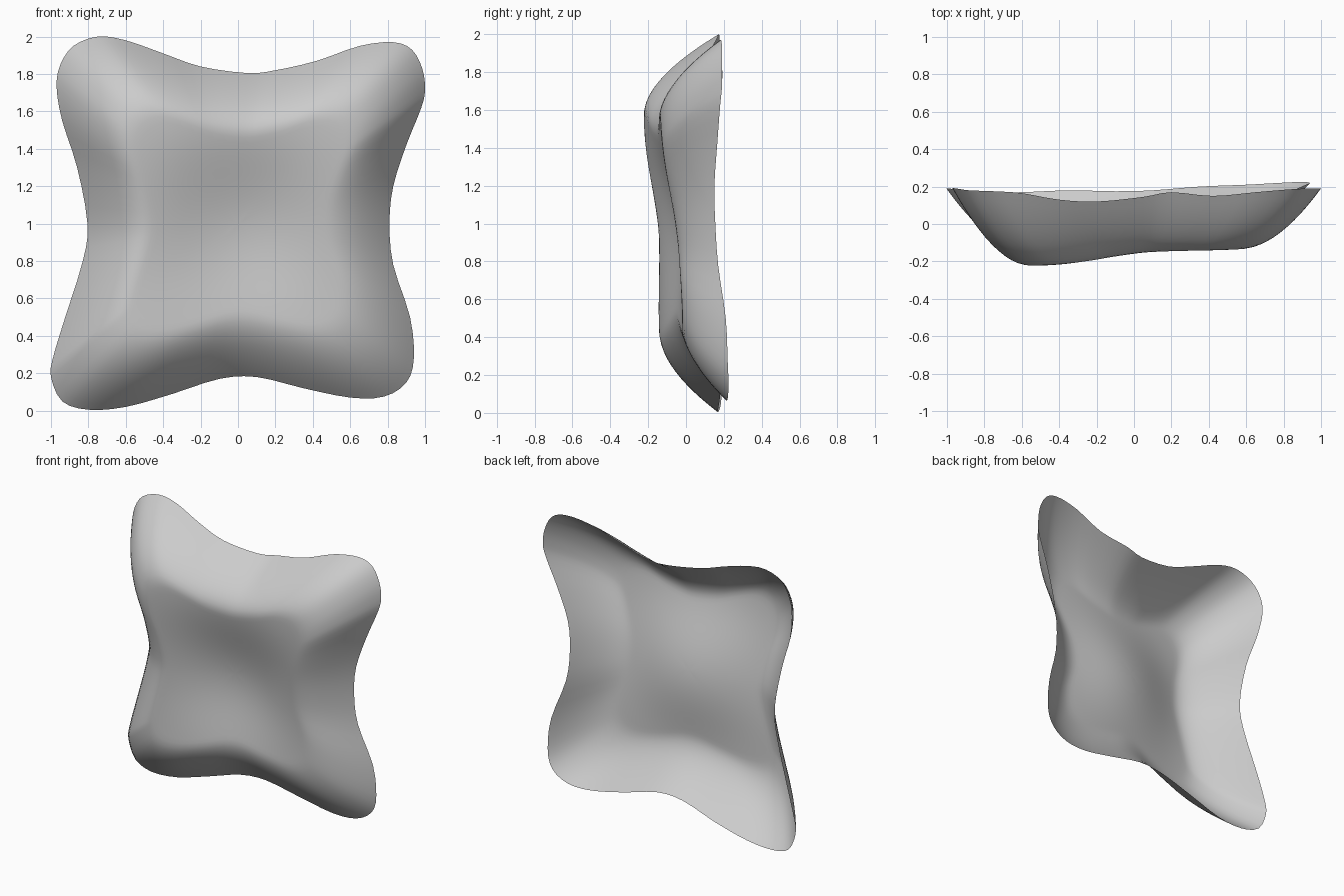
import bpy, bmesh
from math import sin, pi
from mathutils import Vector

if "Cube" in bpy.data.objects:
    bpy.data.objects.remove(bpy.data.objects["Cube"])

# Rim of the open cushion shell: (x, z, y), counter-clockwise seen from the front
RIM = [(.81, 1, .155), (.83, 1.2, .15), (.90, 1.42, .165), (.98, 1.62, .18), (1, 1.72, .19),
       (.985, 1.83, .19), (.93, 1.93, .19), (.83, 1.97, .185), (.65, 1.95, .17), (.42, 1.87, .15),
       (.2, 1.82, .17), (.05, 1.805, .145), (-.2, 1.84, .12), (-.4, 1.91, .13), (-.6, 1.98, .165),
       (-.75, 2, .175), (-.88, 1.95, .18), (-.95, 1.85, .19), (-.97, 1.73, .19), (-.94, 1.55, .17),
       (-.86, 1.3, .15), (-.805, 1, .15), (-.83, .8, .155), (-.93, .48, .18), (-.99, .28, .19),
       (-1, .18, .19), (-.94, .05, .185), (-.8, .005, .17), (-.6, .02, .17), (-.35, .09, .18),
       (-.1, .17, .175), (.1, .18, .18), (.35, .12, .2), (.6, .07, .21), (.78, .075, .22),
       (.9, .15, .225), (.94, .28, .22), (.92, .5, .21), (.83, .78, .17)]

# Depth of the front at x = -.5, 0, .5 for z = .5, 1, 1.5
FRONT = [(-.14, -.06, -.02), (-.155, -.03, -.06), (-.22, -.165, -.135)]
RINGS, STEPS = 28, 3


def quadratic(values, t):
    a, b, c = values
    return b + (c - a) / 2 * t + ((a + c) / 2 - b) * t * t


def ease(t):
    return 1.06 * sin(pi / 2 * max(-1, min(1, t / .65)))


def front_depth(x, z):
    return quadratic([quadratic(row, ease(x)) for row in FRONT], ease(z - 1))


def smooth_loop(points):
    p = [Vector(q) for q in points]
    n, out = len(p), []
    for i in range(n):
        a, b, c, d = p[i - 1], p[i], p[(i + 1) % n], p[(i + 2) % n]
        for k in range(STEPS):
            t = k / STEPS
            out.append(.5 * (2 * b + (c - a) * t + (2 * a - 5 * b + 4 * c - d) * t * t
                             + (3 * b - a - 3 * c + d) * t ** 3))
    return out


# Concentric rings from the centre out to the rim
bm = bmesh.new()
rim = smooth_loop(RIM)
n = len(rim)
centre = bm.verts.new((0, front_depth(0, 1), 1))
rings = []
for r in range(1, RINGS + 1):
    s = r / RINGS
    f = max(0, (s - .58) / .42) ** 1.75
    ring = []
    for x, z, y in rim:
        px, pz = x * s, 1 + (z - 1) * s
        base = front_depth(px, pz)
        ring.append(bm.verts.new((px, base + (y - base) * f, pz)))
    rings.append(ring)
for i in range(n):
    j = (i + 1) % n
    bm.faces.new((centre, rings[0][i], rings[0][j]))
    for a, b in zip(rings, rings[1:]):
        bm.faces.new((a[i], b[i], b[j], a[j]))
for face in bm.faces:
    face.smooth = True

mesh = bpy.data.meshes.new("cushion_shell")
bm.to_mesh(mesh)
bm.free()
bpy.context.collection.objects.link(bpy.data.objects.new("cushion_shell", mesh))
